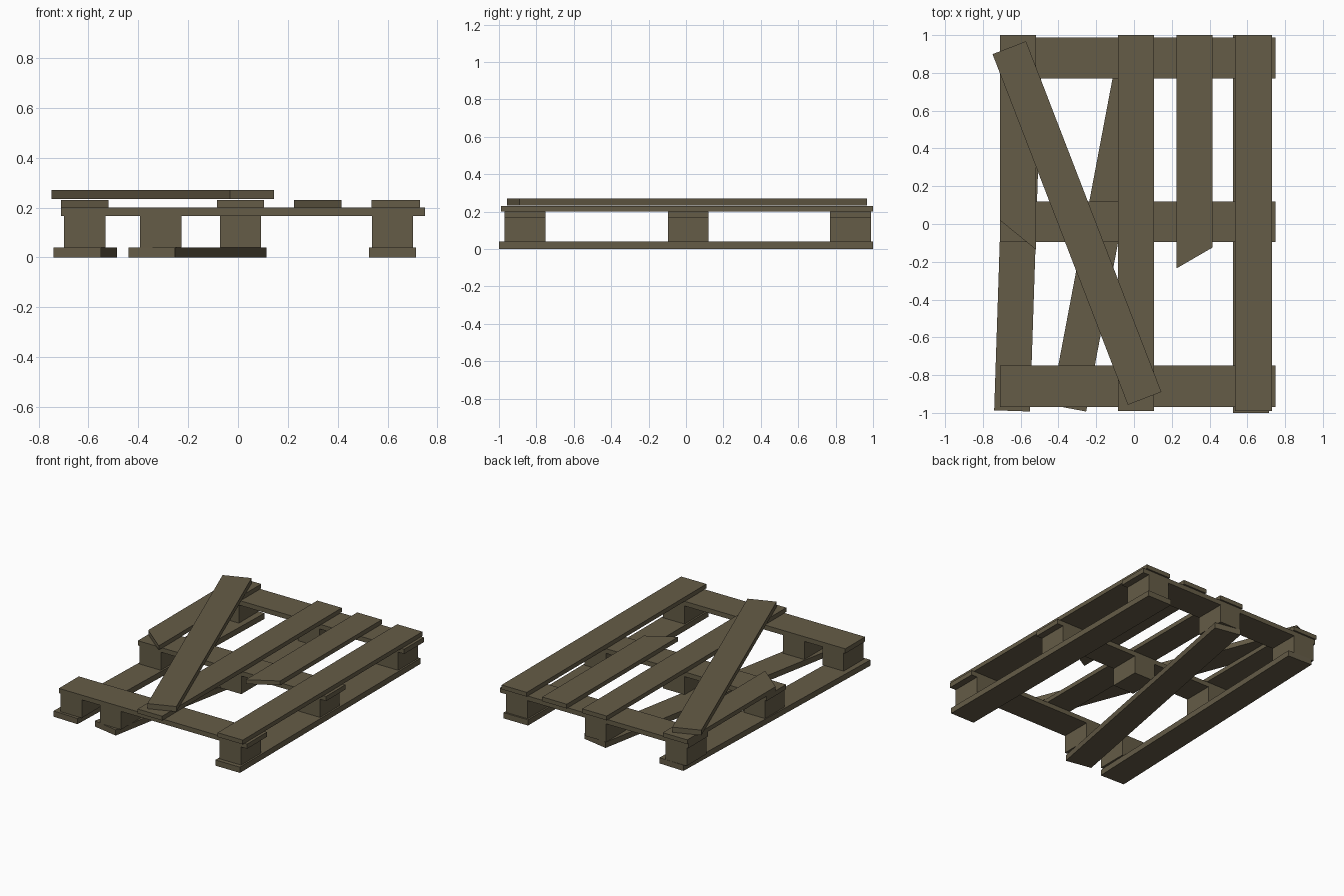
import bpy, bmesh
from math import radians, sin, cos

if "Cube" in bpy.data.objects:
    bpy.data.objects.remove(bpy.data.objects["Cube"])

wood = bpy.data.materials.new("weathered_wood")
wood.diffuse_color = (0.13, 0.107, 0.063, 1)
wood.use_nodes = True
wood.node_tree.nodes["Principled BSDF"].inputs["Base Color"].default_value = wood.diffuse_color


def prism(name, outline, z0, z1):
    """Extrude a flat outline from z0 up to z1."""
    bm = bmesh.new()
    face = bm.faces.new([bm.verts.new((x, y, z0)) for x, y in outline])
    ext = bmesh.ops.extrude_face_region(bm, geom=[face])
    top = [v for v in ext["geom"] if isinstance(v, bmesh.types.BMVert)]
    bmesh.ops.translate(bm, verts=top, vec=(0, 0, z1 - z0))
    bmesh.ops.recalc_face_normals(bm, faces=bm.faces)
    mesh = bpy.data.meshes.new(name)
    bm.to_mesh(mesh)
    bm.free()
    mesh.materials.append(wood)
    obj = bpy.data.objects.new(name, mesh)
    bpy.context.collection.objects.link(obj)
    return obj


def board(name, x0, x1, y0, y1, z0, z1):
    return prism(name, [(x0, y0), (x1, y0), (x1, y1), (x0, y1)], z0, z1)


def turned_board(name, cx, cy, width, length, degrees, z0, z1):
    c, s = cos(radians(degrees)), sin(radians(degrees))
    w, h = width / 2, length / 2
    pts = [(-w, -h), (w, -h), (w, h), (-w, h)]
    return prism(name, [(cx + x * c - y * s, cy + x * s + y * c) for x, y in pts], z0, z1)


# Bottom skids: one straight, two knocked askew
board("right_skid", 0.525, 0.715, -1.0, 1.0, 0, 0.04)
turned_board("left_skid", -0.6125, 0, 0.19, 1.98, -1.9, 0, 0.04)
turned_board("loose_middle_skid", -0.1625, 0, 0.19, 1.985, -10.7, 0, 0.04)

# Spacer blocks and cross boards, one row at a time (front, middle, back)
rows = {
    "front": (-0.97, -0.75, -0.31),
    "middle": (-0.095, 0.12, 0.01),
    "back": (0.77, 0.988, 0.01),
}
for row, (y0, y1, mid_x) in rows.items():
    for side, x in (("left", -0.615), ("centre", mid_x), ("right", 0.62)):
        board(f"{row}_{side}_block", x - 0.083, x + 0.083, y0, y1, 0.04, 0.167)
    board(f"{row}_cross_board", -0.71, 0.75, y0, y1, 0.167, 0.2)

# Whole deck boards
board("centre_deck_board", -0.085, 0.105, -0.99, 1.0, 0.2, 0.23)
board("right_deck_board", 0.535, 0.73, -0.99, 1.0, 0.2, 0.23)

# Snapped deck boards with slanted broken ends
prism("broken_left_deck_board",
      [(-0.71, 0.02), (-0.52, -0.135), (-0.52, 1.0), (-0.71, 1.0)], 0.2, 0.23)
prism("broken_right_deck_board",
      [(0.225, -0.235), (0.415, -0.125), (0.415, 1.0), (0.225, 1.0)], 0.2, 0.23)

# Loose plank lying diagonally on top
turned_board("loose_diagonal_plank", -0.302, 0.005, 0.19, 1.99, 21.1, 0.234, 0.27)
